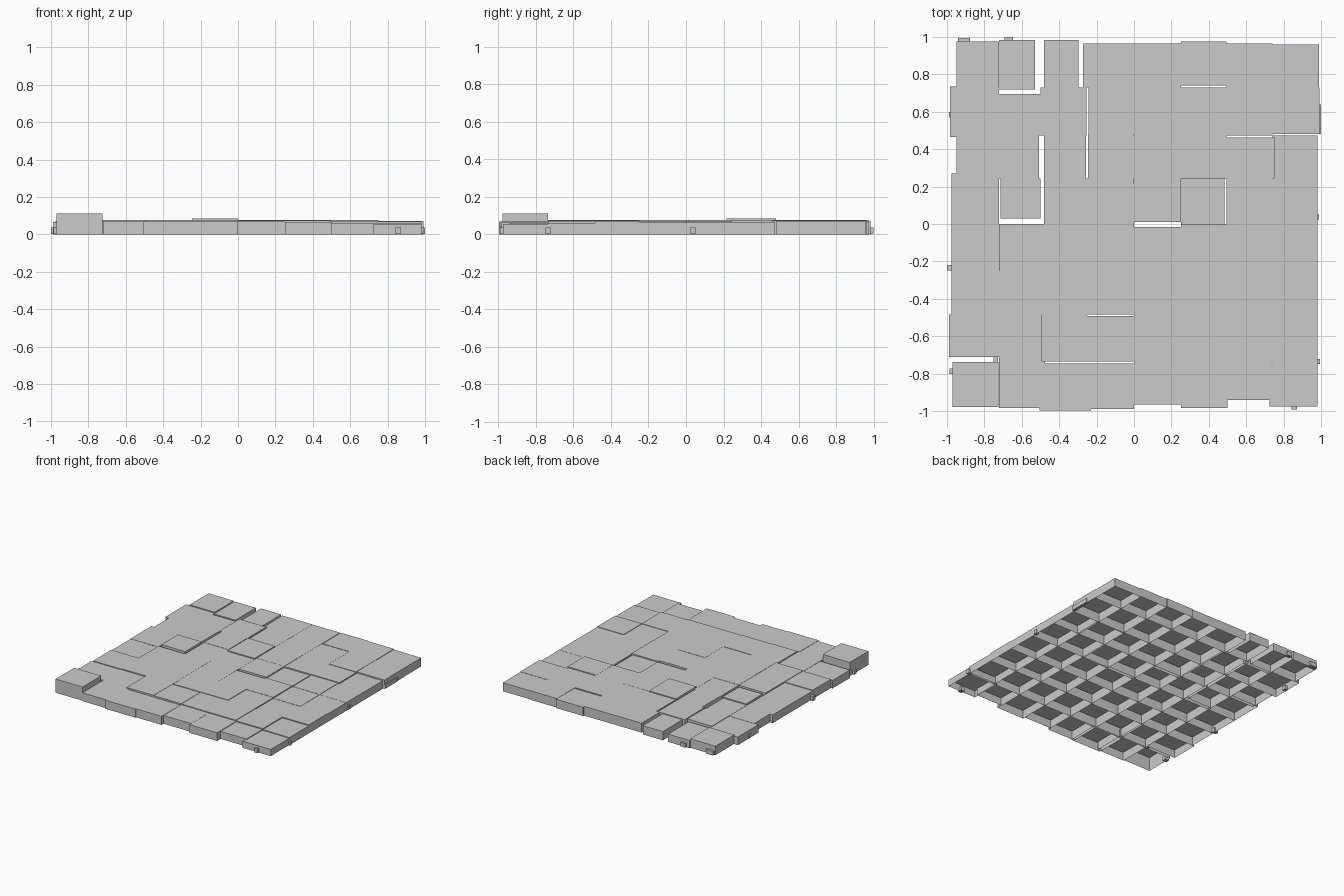
import bpy, bmesh

if "Cube" in bpy.data.objects:
    bpy.data.objects.remove(bpy.data.objects["Cube"])

def make_object(name, bm):
    me = bpy.data.meshes.new(name)
    bm.normal_update()
    bm.to_mesh(me)
    bm.free()
    ob = bpy.data.objects.new(name, me)
    bpy.context.collection.objects.link(ob)
    return ob

def block(name, x0, x1, y0, y1, h, z0=0.0, open_bottom=True):
    bm = bmesh.new()
    bmesh.ops.create_cube(bm, size=1)
    for v in bm.verts:
        v.co.x = x1 if v.co.x > 0 else x0
        v.co.y = y1 if v.co.y > 0 else y0
        v.co.z = h if v.co.z > 0 else z0
    if open_bottom:
        bm.normal_update()
        low = [f for f in bm.faces if f.normal.z < -0.5]
        bmesh.ops.delete(bm, geom=low, context='FACES_ONLY')
    return make_object(name, bm)

# Nominal joint lines and tile heights (thousandths, front row first)
XS = [-.975, -.722, -.48, -.25, 0, .25, .495, .74, .982]
YS = [-.978, -.735, -.485, -.25, 0, .243, .472, .73, .965]
HEIGHTS = [
    "112 68 70 70 68 67 62 55",
    "66 68 78 76 74 74 70 62",
    "72 76 78 77 78 74 66 70",
    "66 76 78 77 76 76 68 66",
    "68 78 76 77 76 66 70 67",
    "68 70 78 85 77 75 76 66",
    "66 70 78 77 76 75 74 72",
    "74 64 72 77 76 72 74 70",
]

# Individually shifted edges: (row, column) -> x0, x1, y0, y1
SHIFT = {
    (0, 0): (-.97, -.725, None, -.737),
    (0, 1): (None, -.475, -.985, -.725),
    (0, 2): (-.505, -.23, -.997, -.745),
    (0, 3): (None, None, -.99, -.745),
    (0, 4): (None, None, -.965, None),
    (0, 5): (None, .5, -.985, None),
    (0, 6): (None, .735, -.94, None),
    (0, 7): (.725, .98, -.975, -.72),
    (1, 0): (-.99, None, -.71, None),
    (1, 2): (-.495, None, None, None),
    (1, 3): (None, None, None, -.492),
    (3, 4): (None, None, None, -.015),
    (4, 0): (None, None, None, .27),
    (4, 1): (-.715, -.5, .03, None),
    (4, 4): (None, None, .012, None),
    (4, 5): (None, .485, -.01, None),
    (5, 0): (-.95, None, None, None),
    (5, 1): (None, -.508, None, None),
    (5, 2): (None, -.257, None, None),
    (5, 3): (-.245, None, .215, .48),
    (5, 6): (.49, .75, None, .463),
    (6, 0): (-.985, None, .465, .735),
    (6, 1): (None, None, None, .695),
    (6, 2): (-.5, -.255, None, None),
    (6, 3): (-.243, None, None, None),
    (6, 7): (None, .993, .48, None),
    (7, 0): (-.95, None, None, .975),
    (7, 1): (None, -.528, .72, .985),
    (7, 2): (None, -.298, None, .985),
    (7, 3): (-.272, None, None, None),
    (7, 5): (None, None, .74, .975),
    (7, 7): (None, .99, None, .96),
}

# Paving slabs, hollow from below
for r, row in enumerate(HEIGHTS):
    for c, h in enumerate(row.split()):
        nominal = (XS[c], XS[c + 1], YS[r], YS[r + 1])
        moved = SHIFT.get((r, c), (None,) * 4)
        x0, x1, y0, y1 = [n if m is None else m for n, m in zip(nominal, moved)]
        block(f"slab_{r}_{c}", x0, x1, y0, y1, int(h) / 1000)

# Small stone chips poking out around the rim: x, y, half sizes
CHIPS = [(-.91, .975, .032, .02), (-.67, .985, .022, .015),
         (-.975, .585, .015, .015), (-.982, -.233, .018, .015),
         (-.968, -.787, .018, .015), (.857, -.975, .015, .018),
         (.98, -.735, .015, .013), (.977, .037, .013, .013),
         (.988, .56, .012, .08), (-.74, -.725, .012, .015)]
for i, (x, y, a, b) in enumerate(CHIPS):
    block(f"stone_chip_{i}", x - a, x + a, y - b, y + b, .036, .002, False)
